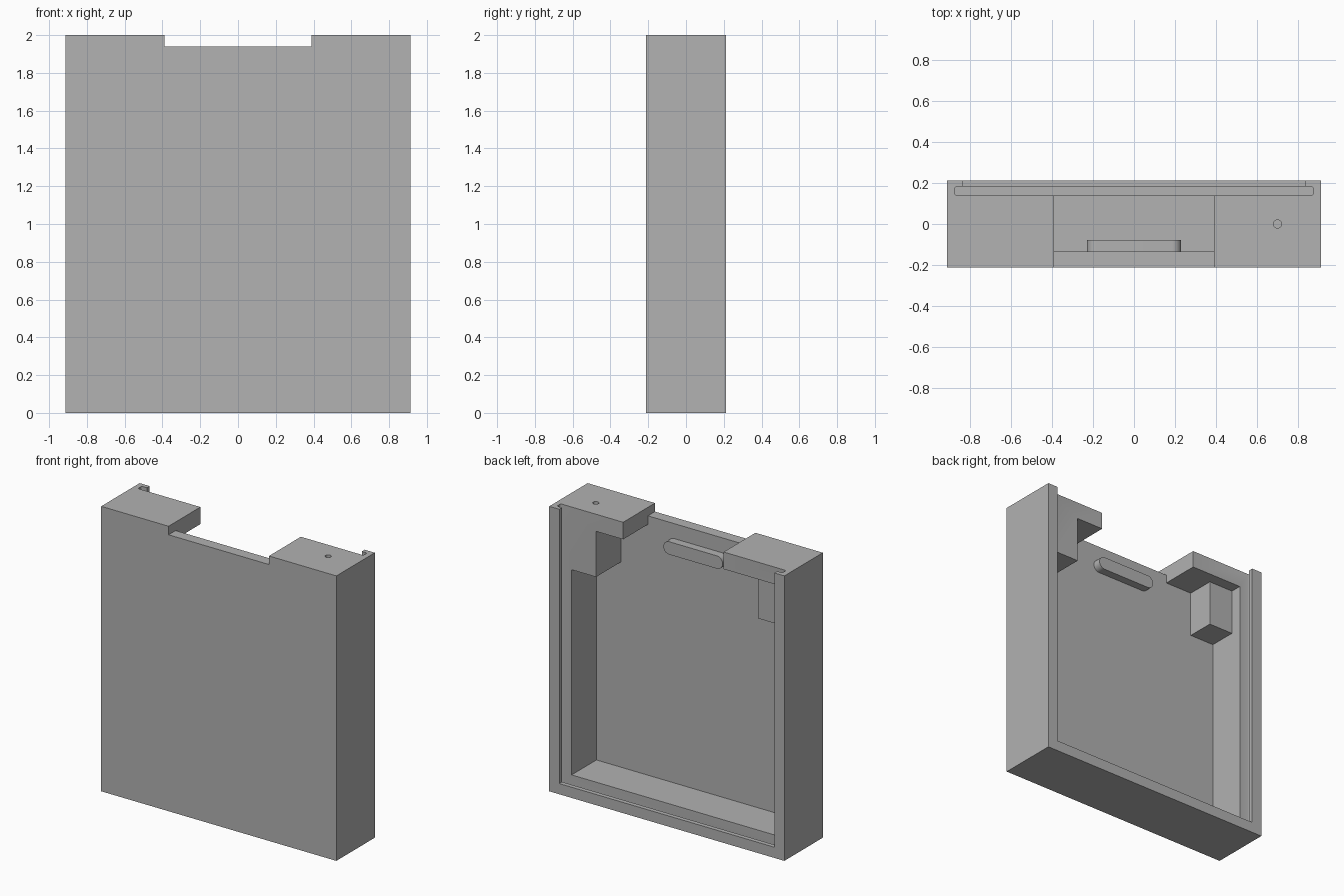
import bpy, bmesh
from mathutils import Vector

cube = bpy.data.objects.get("Cube")
if cube:
    bpy.data.objects.remove(cube, do_unlink=True)

W, D, H = 0.913, 0.213, 2.0      # half width, half depth, height
FRONT = -0.135                   # inner face of the front panel
INNER = 0.79                     # half width of the cavity
GROOVE = 0.14                    # front face of the sliding panel groove

grey = bpy.data.materials.new("plain grey")
grey.use_nodes = True
colour = (0.445, 0.445, 0.445, 1)
grey.diffuse_color = colour
grey.node_tree.nodes["Principled BSDF"].inputs["Base Color"].default_value = colour


def finish(name, bm):
    mesh = bpy.data.meshes.new(name)
    bm.to_mesh(mesh)
    bm.free()
    mesh.materials.append(grey)
    obj = bpy.data.objects.new(name, mesh)
    bpy.context.collection.objects.link(obj)
    return obj


def box(name, x, y, z, round_axis=None, radius=0, segments=4):
    """Box from (min, max) ranges, optionally rounding edges along one axis."""
    bm = bmesh.new()
    bmesh.ops.create_cube(bm, size=1)
    for v in bm.verts:
        v.co = Vector([r[0] if c < 0 else r[1] for c, r in zip(v.co, (x, y, z))])
    if round_axis is not None:
        edges = [e for e in bm.edges
                 if abs((e.verts[0].co - e.verts[1].co).normalized()[round_axis]) > 0.9]
        bmesh.ops.bevel(bm, geom=edges, offset=radius, segments=segments,
                        affect='EDGES', profile=0.5)
    return finish(name, bm)


def combine(body, tool, operation):
    mod = body.modifiers.new(tool.name, 'BOOLEAN')
    mod.operation = operation
    mod.solver = 'EXACT'
    mod.object = tool
    bpy.context.view_layer.objects.active = body
    bpy.ops.object.modifier_apply(modifier=mod.name)
    bpy.data.objects.remove(tool, do_unlink=True)


# Outer case, hollowed out from the back and notched at the top
case = box("case", (-W, W), (-D, D), (0, H))
combine(case, box("cavity", (-INNER, INNER), (FRONT, 0.16), (0.12, 1.88)), 'DIFFERENCE')
combine(case, box("top_notch", (-0.39, 0.39), (FRONT, 0.3), (1.8, 2.1)), 'DIFFERENCE')
combine(case, box("front_notch", (-0.39, 0.39), (-0.3, 0), (1.94, 2.1)), 'DIFFERENCE')

# Corner blocks under the top plates: the left one reaches the groove
for name, x, back in (("left_block", (0.6, 0.82), 0.15),
                      ("right_block", (-0.82, -0.6), 0.06)):
    combine(case, box(name, x, (FRONT - 0.02, back), (1.56, 1.92)), 'UNION')

# Rounded grip bar on the inside of the front panel
combine(case, box("grip_bar", (-0.23, 0.23), (FRONT - 0.02, -0.078), (1.745, 1.835),
                  round_axis=1, radius=0.0449, segments=10), 'UNION')

# Groove for a sliding back panel, and the opening behind it
combine(case, box("groove", (-0.875, 0.875), (GROOVE, 0.182), (0.035, 2.1),
                  round_axis=2, radius=0.012), 'DIFFERENCE')
combine(case, box("back_opening", (-0.835, 0.835), (0.16, 0.3), (0.075, 2.1)), 'DIFFERENCE')

# Screw hole in the left top plate
bm = bmesh.new()
bmesh.ops.create_cone(bm, cap_ends=True, segments=24, radius1=0.02, radius2=0.02, depth=0.4)
bmesh.ops.translate(bm, vec=(0.7, 0, H), verts=bm.verts)
combine(case, finish("screw_hole", bm), 'DIFFERENCE')

bpy.ops.object.select_all(action='DESELECT')
case.select_set(True)
bpy.context.view_layer.objects.active = case
bpy.ops.object.shade_smooth_by_angle(angle=0.6)
